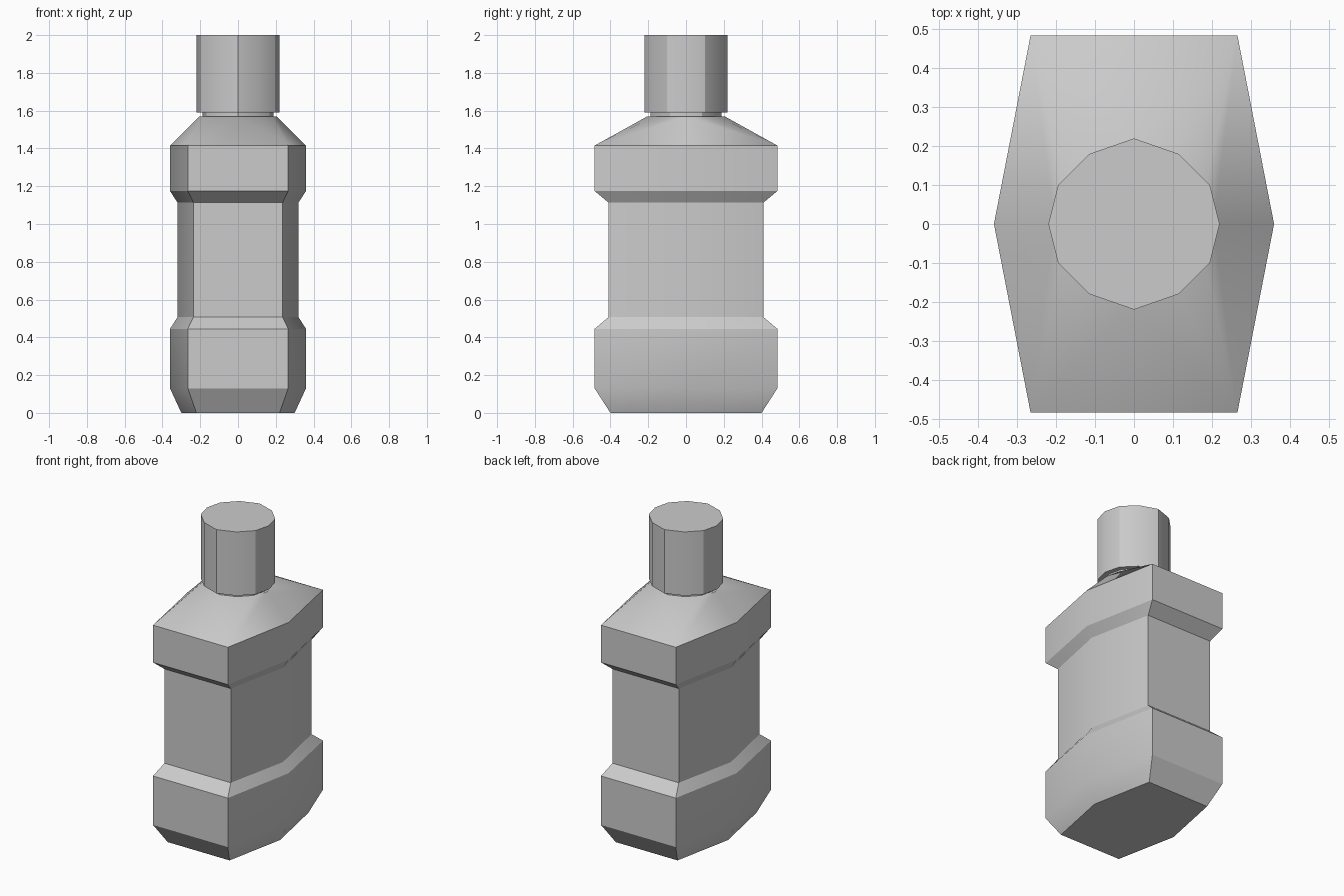
import bpy
import bmesh
import math

cube = bpy.data.objects.get("Cube")
if cube:
    bpy.data.objects.remove(cube, do_unlink=True)

grey = bpy.data.materials.new("plain grey")
grey.use_nodes = True
COLOUR = (0.6, 0.6, 0.6, 1)
grey.diffuse_color = COLOUR
grey.node_tree.nodes["Principled BSDF"].inputs["Base Color"].default_value = COLOUR


def hexagon(corner_x, corner_y, side_x):
    """Six-sided outline with flat front and back and pointed sides."""
    return [(side_x, 0), (corner_x, corner_y), (-corner_x, corner_y),
            (-side_x, 0), (-corner_x, -corner_y), (corner_x, -corner_y)]


def round_outline(scale):
    """Twelve-sided outline, slightly uneven, from one mirrored quarter."""
    quarter = [(0.22, 0), (0.195, 0.1), (0.115, 0.18), (0, 0.22)]
    half = quarter + [(-x, y) for x, y in quarter[-2::-1]]
    full = half + [(x, -y) for x, y in half[-2:0:-1]]
    return [(x * scale, y * scale) for x, y in full]


def add_ring(bm, outline, z):
    return [bm.verts.new((x, y, z)) for x, y in outline]


def loft(bm, sections):
    """Skin a stack of (z, outline) sections and return the rings."""
    rings = [add_ring(bm, outline, z) for z, outline in sections]
    for low, high in zip(rings, rings[1:]):
        n = len(low)
        for i in range(n):
            j = (i + 1) % n
            bm.faces.new((low[i], low[j], high[j], high[i]))
    bm.faces.new(rings[0][::-1])
    return rings


def finish(bm, name):
    bmesh.ops.recalc_face_normals(bm, faces=bm.faces[:])
    mesh = bpy.data.meshes.new(name)
    bm.to_mesh(mesh)
    bm.free()
    mesh.materials.append(grey)
    obj = bpy.data.objects.new(name, mesh)
    bpy.context.collection.objects.link(obj)
    bpy.ops.object.select_all(action='DESELECT')
    obj.select_set(True)
    bpy.context.view_layer.objects.active = obj
    bpy.ops.object.shade_smooth_by_angle(angle=math.radians(30))
    return obj


# Bottle body: wide base, recessed grip, wide upper band
base = hexagon(0.22, 0.4, 0.3)
wide = hexagon(0.266, 0.484, 0.36)
grip = hexagon(0.236, 0.41, 0.32)
bm = bmesh.new()
rings = loft(bm, [(0, base), (0.13, wide), (0.445, wide), (0.507, grip),
                  (1.113, grip), (1.175, wide), (1.415, wide)])

# Shoulder: sloping skin from the six-sided band to the round neck seat
band = rings[-1]
seat = add_ring(bm, round_outline(0.93), 1.57)
bmesh.ops.convex_hull(bm, input=band + seat)
inner = [f for f in bm.faces if all(v in band for v in f.verts)]
bmesh.ops.delete(bm, geom=inner, context='FACES')
bmesh.ops.dissolve_limit(bm, angle_limit=0.01, verts=seat,
                         edges=[e for e in bm.edges if e.verts[0] in seat and e.verts[1] in seat])
finish(bm, "bottle_body")

# Neck and screw cap
for name, scale, bottom, top in (("neck", 0.86, 1.565, 1.6), ("cap", 1, 1.59, 2)):
    bm = bmesh.new()
    outline = round_outline(scale)
    bm.faces.new(loft(bm, [(bottom, outline), (top, outline)])[-1])
    finish(bm, name)
